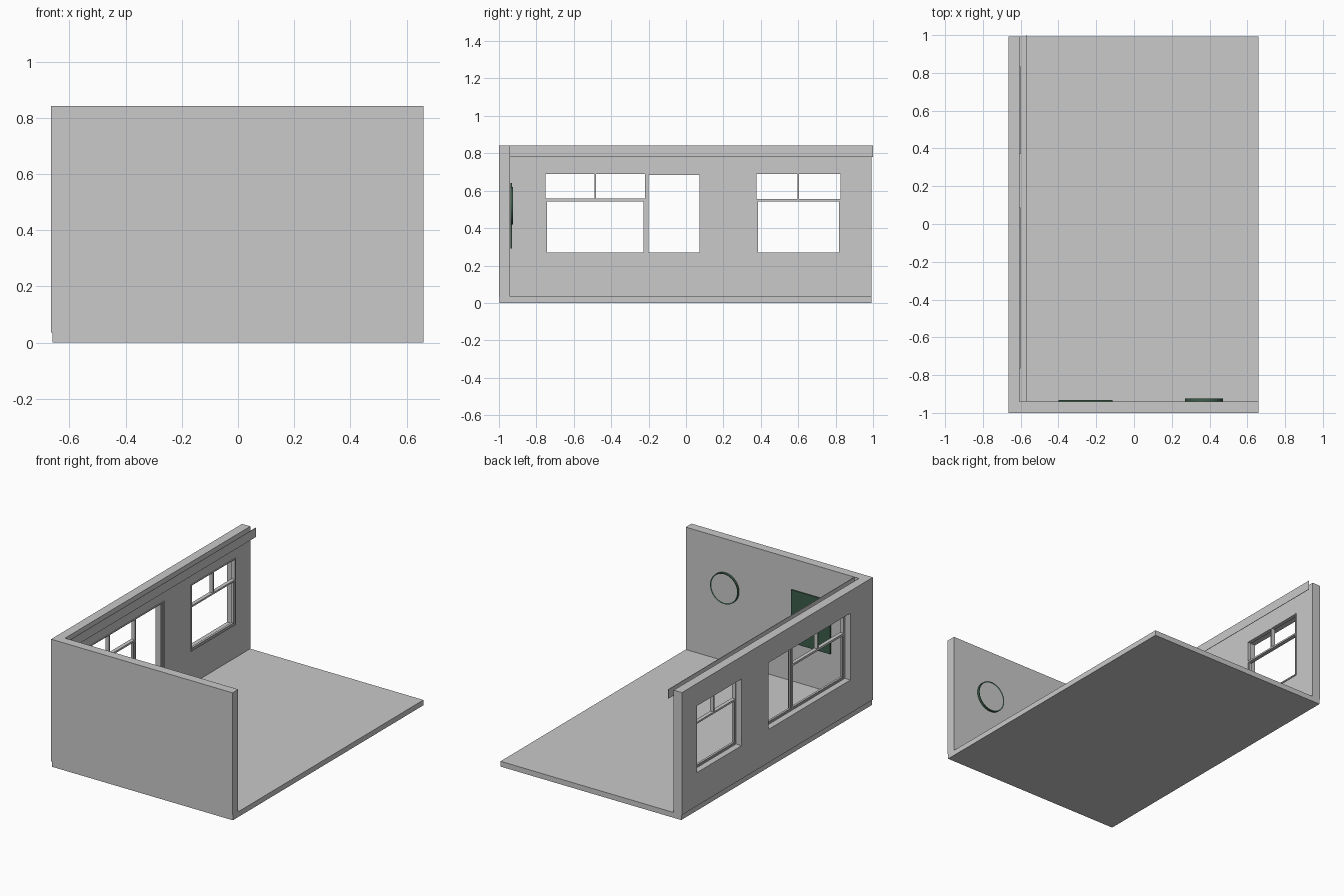
import bpy, bmesh, math

if "Cube" in bpy.data.objects:
    bpy.data.objects.remove(bpy.data.objects["Cube"])


def material(name, rgb):
    m = bpy.data.materials.new(name)
    m.diffuse_color = (*rgb, 1)
    m.use_nodes = True
    m.node_tree.nodes["Principled BSDF"].inputs["Base Color"].default_value = m.diffuse_color
    return m


GREY = material("plaster grey", (0.585, 0.585, 0.585))
GREEN = material("board green", (0.045, 0.11, 0.068))


def finish(name, bm, *mats):
    bmesh.ops.recalc_face_normals(bm, faces=bm.faces)
    me = bpy.data.meshes.new(name)
    bm.to_mesh(me)
    bm.free()
    for m in mats:
        me.materials.append(m)
    ob = bpy.data.objects.new(name, me)
    bpy.context.collection.objects.link(ob)
    return ob


def add_box(bm, x0, x1, y0, y1, z0, z1):
    vs = bmesh.ops.create_cube(bm, size=1)["verts"]
    for v in vs:
        v.co = (x1 if v.co.x > 0 else x0,
                y1 if v.co.y > 0 else y0,
                z1 if v.co.z > 0 else z0)


def box(name, mat, *b):
    bm = bmesh.new()
    add_box(bm, *b)
    return finish(name, bm, mat)


FLOOR, TOP = 0.035, 0.843
XO, XI = -0.665, -0.605          # outer and inner face of the side wall
Z0, Z1 = 0.255, 0.695            # window opening heights
BIG, SMALL = (-0.765, 0.088), (0.37, 0.835)

# floor slab and front wall
box("floor", GREY, -0.66, 0.66, -0.996, 0.992, 0, FLOOR)
box("front_wall", GREY, XI, 0.66, -1.0, -0.94, FLOOR, TOP)

# side wall: grid of cells with the window cells left out, then extruded
ys = [-1.0, *BIG, *SMALL, 0.992]
zs = [FLOOR, Z0, Z1, TOP]
bm = bmesh.new()
grid = [[bm.verts.new((XO, y, z)) for z in zs] for y in ys]
for i in range(len(ys) - 1):
    for j in range(3):
        if not (j == 1 and i in (1, 3)):
            bm.faces.new((grid[i][j], grid[i + 1][j], grid[i + 1][j + 1], grid[i][j + 1]))
ext = bmesh.ops.extrude_face_region(bm, geom=bm.faces[:])
for g in ext["geom"]:
    if isinstance(g, bmesh.types.BMVert):
        g.co.x = XI
finish("side_wall", bm, GREY)


# window frames: bars given as (y0, y1, z0, z1)
def window(name, bars, sash):
    bm = bmesh.new()
    for b in bars:
        add_box(bm, -0.625, -0.600, *b)
    for b in sash:
        add_box(bm, -0.621, -0.607, *b)
    finish(name, bm, GREY)


def sash_frame(y0, y1, z0, z1, t=0.009):
    return [(y0, y0 + t, z0, z1), (y1 - t, y1, z0, z1),
            (y0 + t, y1 - t, z0, z0 + t), (y0 + t, y1 - t, z1 - t, z1)]


a, b = BIG
window("big_window_frame",
       [(a, a + 0.014, Z0, Z1), (b - 0.010, b, Z0, Z1),
        (a, b, Z0, Z0 + 0.008), (a, b, Z1 - 0.006, Z1),
        (-0.219, -0.209, Z0, Z1), (a, -0.215, 0.546, 0.558),
        (-0.489, -0.480, 0.552, Z1)],
       sash_frame(a + 0.014, -0.219, Z0 + 0.006, 0.550) +
       sash_frame(-0.209, b - 0.008, Z0 + 0.006, Z1 - 0.003))
a, b = SMALL
window("small_window_frame",
       [(a, a + 0.008, Z0, Z1), (b - 0.008, b, Z0, Z1),
        (a, b, Z0, Z0 + 0.008), (a, b, Z1 - 0.006, Z1),
        (a, b, 0.545, 0.556), (0.595, 0.605, 0.55, Z1)],
       sash_frame(a + 0.007, b - 0.007, Z0 + 0.006, 0.550))

# curtain pelmet running the length of the side wall
box("pelmet", GREY, -0.571, -0.568, -0.94, 1.0, 0.78, 0.841)

# chalkboard on the inside of the front wall
box("chalkboard", GREEN, -0.40, -0.115, -0.9395, -0.931, 0.29, 0.64)

# round wall clock: grey face, dark rim
bm = bmesh.new()
N, R = 40, 0.101
ring = [bm.verts.new((0.37 + R * math.cos(2 * math.pi * i / N), -0.9395,
                      0.52 + R * math.sin(2 * math.pi * i / N))) for i in range(N)]
bm.faces.new(ring)
ext = bmesh.ops.extrude_face_region(bm, geom=bm.faces[:])
for g in ext["geom"]:
    if isinstance(g, bmesh.types.BMVert):
        g.co.y = -0.924
face = [g for g in ext["geom"] if isinstance(g, bmesh.types.BMFace)][0]
bmesh.ops.inset_region(bm, faces=[face], thickness=0.007)
for f in bm.faces:
    f.material_index = 0
face.material_index = 1
for v in face.verts:
    v.co.y = -0.927
finish("clock", bm, GREEN, GREY)
